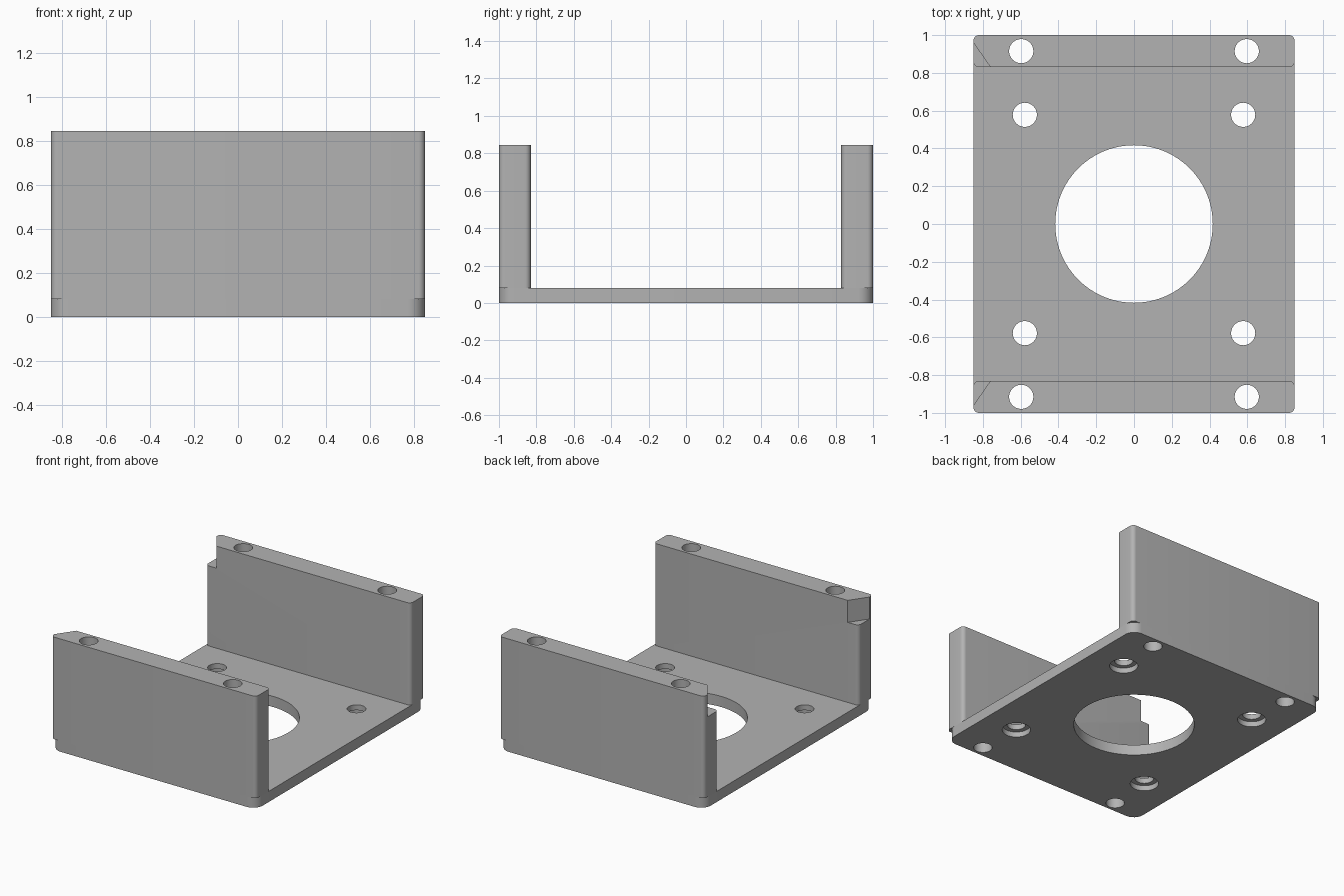
import bpy, bmesh
from math import cos, sin, pi, radians

cube = bpy.data.objects.get("Cube")
if cube:
    bpy.data.objects.remove(cube, do_unlink=True)

HALF_X, HALF_Y = 0.85, 1.0
FLOOR, TOP = 0.08, 0.845      # floor thickness, overall height
WALL_IN = 0.83                # inner face of the side walls
SIGNS = (-1, 1)

grey = bpy.data.materials.new("plain grey")
grey.use_nodes = True
grey.diffuse_color = (0.45, 0.45, 0.45, 1)
grey.node_tree.nodes["Principled BSDF"].inputs["Base Color"].default_value = grey.diffuse_color


def prism(name, outline, z0, z1):
    """Extrude a flat outline from z0 to z1."""
    bm = bmesh.new()
    face = bm.faces.new([bm.verts.new((x, y, z0)) for x, y in outline])
    new = bmesh.ops.extrude_face_region(bm, geom=[face])["geom"]
    for v in new:
        if isinstance(v, bmesh.types.BMVert):
            v.co.z = z1
    bmesh.ops.recalc_face_normals(bm, faces=bm.faces)
    mesh = bpy.data.meshes.new(name)
    bm.to_mesh(mesh)
    bm.free()
    mesh.materials.append(grey)
    ob = bpy.data.objects.new(name, mesh)
    bpy.context.collection.objects.link(ob)
    return ob


def circle(x, y, r, n=48):
    return [(x + r * cos(2 * pi * i / n), y + r * sin(2 * pi * i / n)) for i in range(n)]


def rounded_rect(x0, x1, y0, y1, r, n=8):
    pts = []
    corners = ((x1 - r, y1 - r), (x0 + r, y1 - r), (x0 + r, y0 + r), (x1 - r, y0 + r))
    for k, (cx, cy) in enumerate(corners):
        for i in range(n + 1):
            a = (k + i / n) * pi / 2
            pts.append((cx + r * cos(a), cy + r * sin(a)))
    return pts


def cut(target, outline, z0, z1):
    """Subtract a prism from the target and discard the cutter."""
    cutter = prism("cutter", outline, z0, z1)
    cutter.hide_render = True
    mod = target.modifiers.new("cut", "BOOLEAN")
    mod.operation = "DIFFERENCE"
    mod.solver = "EXACT"
    mod.object = cutter
    bpy.context.view_layer.objects.active = target
    bpy.ops.object.modifier_apply(modifier=mod.name)
    bpy.data.objects.remove(cutter, do_unlink=True)


# Floor plate with the large central opening
base = prism("base_plate", rounded_rect(-HALF_X, HALF_X, -HALF_Y, HALF_Y, 0.08), 0, FLOOR)
cut(base, circle(0, 0, 0.417, 96), -0.1, 0.2)

# Counterbored mounting holes and wall screw holes through the floor
for sx in SIGNS:
    for sy in SIGNS:
        cut(base, circle(sx * 0.578, sy * 0.578, 0.064), -0.1, 0.2)
        cut(base, circle(sx * 0.578, sy * 0.578, 0.098), -0.1, 0.04)
        cut(base, circle(sx * 0.597, sy * 0.915, 0.064), -0.1, 0.2)

# Upright walls with long screw holes and a notched inner corner
parts = [base]
for sy, name in ((-1, "front_wall"), (1, "back_wall")):
    y0, y1 = sorted((sy * WALL_IN, sy * HALF_Y))
    wall = prism(name, rounded_rect(-HALF_X, HALF_X, y0, y1, 0.03), FLOOR, TOP)
    for sx in SIGNS:
        cut(wall, circle(sx * 0.597, sy * 0.915, 0.064), -0.1, 1)
    # Diagonal cut, extended past the wall on both ends
    cut(wall, [(-0.892, sy * 1.02), (-0.718, sy * 0.77), (-1, sy * 0.77), (-1, sy * 1.02)], 0.68, 1)
    parts.append(wall)

# Smooth the round surfaces, keep the machined edges crisp
bpy.ops.object.select_all(action="DESELECT")
for ob in parts:
    ob.select_set(True)
bpy.context.view_layer.objects.active = base
bpy.ops.object.shade_smooth_by_angle(angle=radians(30))
